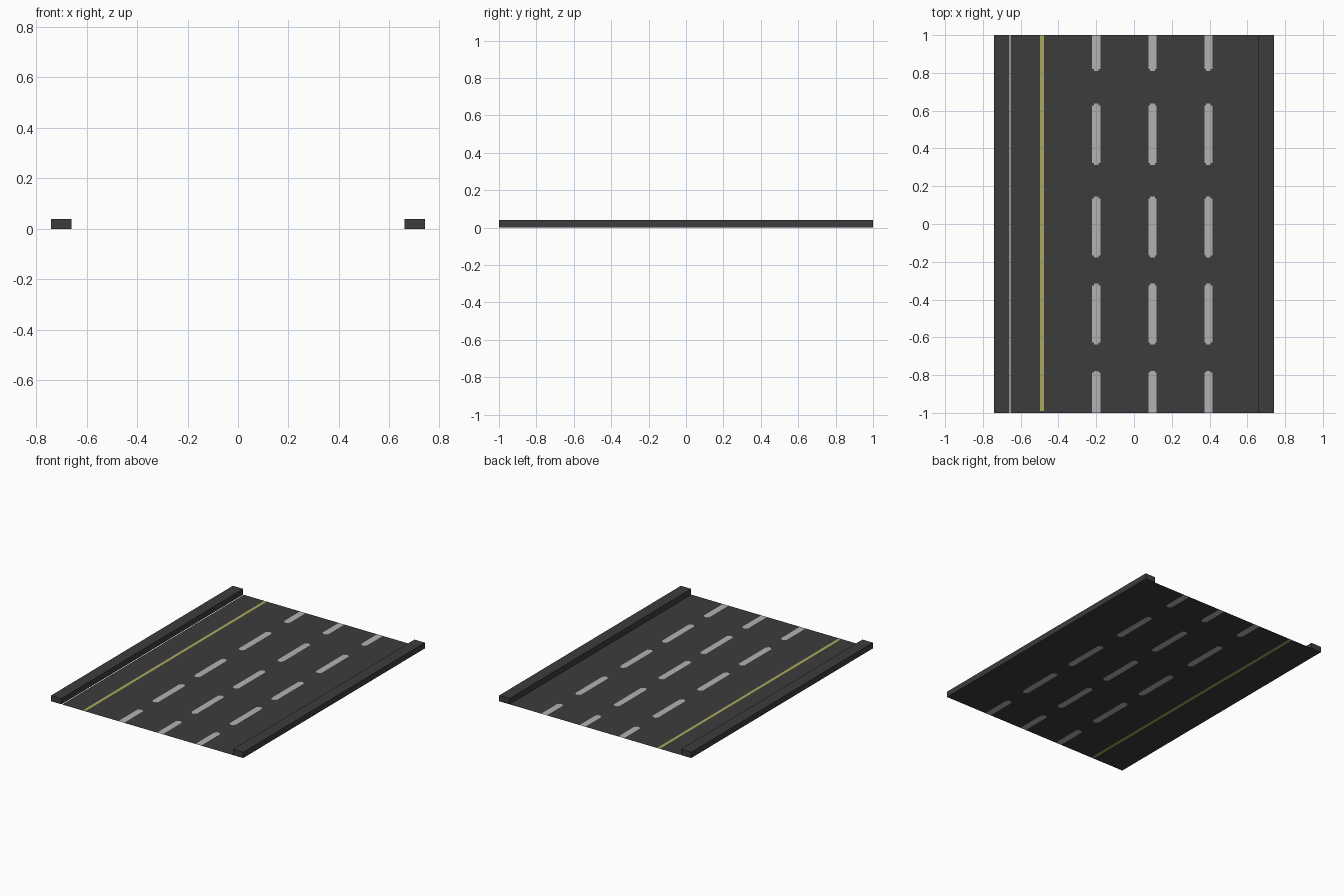
import bpy, bmesh

if "Cube" in bpy.data.objects:
    bpy.data.objects.remove(bpy.data.objects["Cube"])


def material(name, rgb):
    m = bpy.data.materials.new(name)
    m.diffuse_color = (*rgb, 1)
    m.use_nodes = True
    m.node_tree.nodes["Principled BSDF"].inputs["Base Color"].default_value = m.diffuse_color
    return m


asphalt = material("asphalt grey", (0.045, 0.045, 0.045))
white = material("lane white", (0.45, 0.45, 0.45))
yellow = material("edge yellow", (0.40, 0.40, 0.11))

X0, X1 = -0.655, 0.66
DASH_X = (-0.2, 0.098, 0.394)
HALF, TIP, INSET = 0.022, 0.01, 0.01
DASH_Y = ((-1.1, -0.777), (-0.637, -0.315), (-0.178, 0.145), (0.312, 0.637), (0.81, 1.1))
LINE = (-0.498, -0.477)


def paint(x, y):
    """Material index for a point of the road sheet."""
    if LINE[0] < x < LINE[1] and y > -0.99:
        return 2
    for cx in DASH_X:
        for a, b in DASH_Y:
            # dash ends are slightly narrower
            near_end = min(y - a, b - y) < TIP
            half = HALF - INSET if near_end else HALF
            if a < y < b and abs(x - cx) < half:
                return 1
    return 0


# Road: a thin sheet cut along the edges of the markings
xs = {X0, X1, *LINE}
for cx in DASH_X:
    xs |= {cx + s * h for s in (-1, 1) for h in (HALF, HALF - INSET)}
ys = {-1.0, 1.0, -0.99}
for a, b in DASH_Y:
    ys |= {v for v in (a, a + TIP, b - TIP, b) if abs(v) < 1}
xs, ys = sorted(xs), sorted(ys)

bm = bmesh.new()
grid = [[bm.verts.new((x, y, 0)) for x in xs] for y in ys]
for j in range(len(ys) - 1):
    for i in range(len(xs) - 1):
        f = bm.faces.new((grid[j][i], grid[j][i + 1], grid[j + 1][i + 1], grid[j + 1][i]))
        f.material_index = paint((xs[i] + xs[i + 1]) / 2, (ys[j] + ys[j + 1]) / 2)
me = bpy.data.meshes.new("road_surface")
bm.to_mesh(me)
bm.free()
for m in (asphalt, white, yellow):
    me.materials.append(m)
bpy.context.collection.objects.link(bpy.data.objects.new("road_surface", me))

# Raised kerbs along both sides
for name, x in (("left_kerb", -0.70), ("right_kerb", 0.70)):
    bpy.ops.mesh.primitive_cube_add(size=1, location=(x, 0, 0.02))
    kerb = bpy.context.object
    kerb.name = name
    kerb.scale = (0.08, 2, 0.04)
    kerb.data.materials.append(asphalt)
